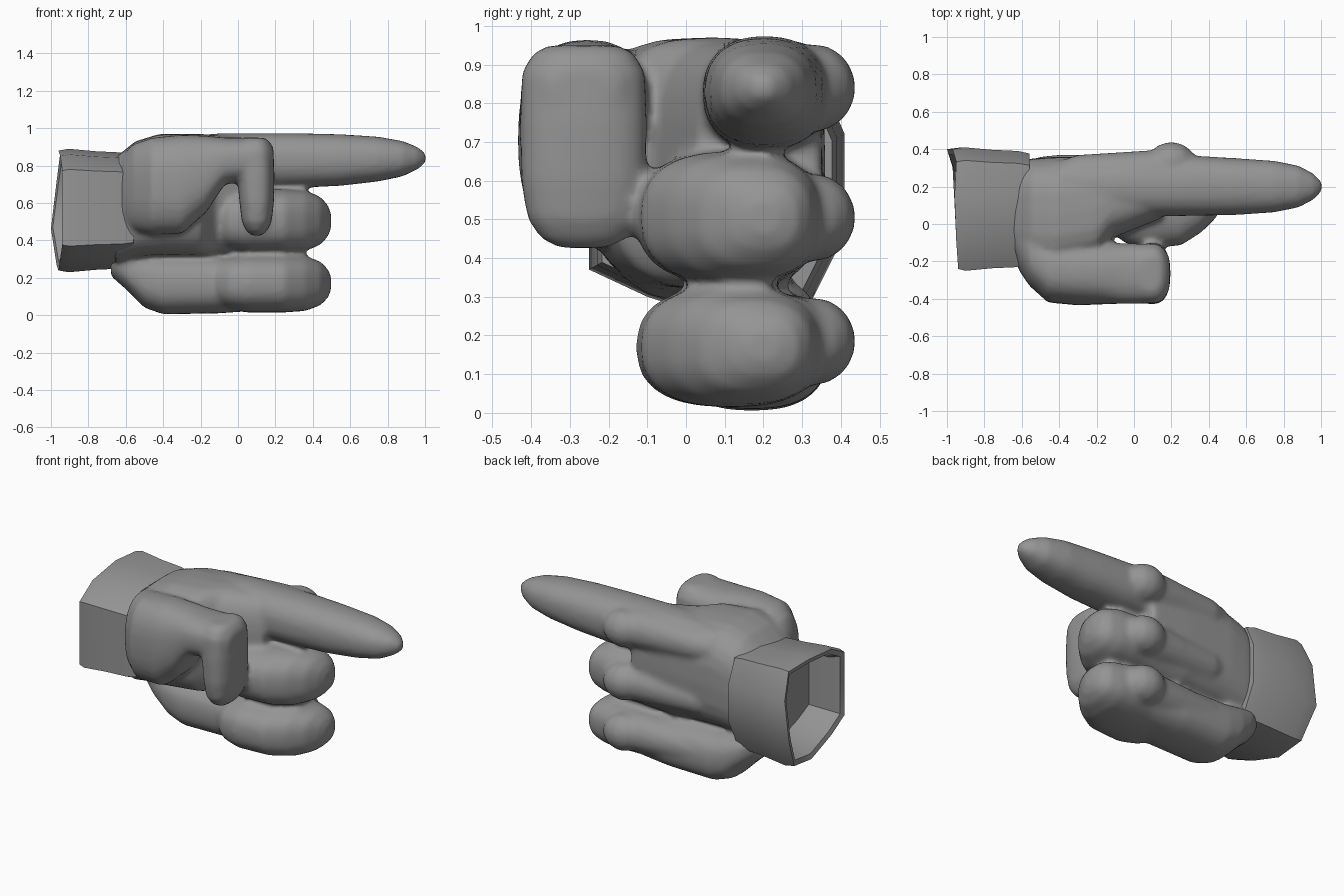
import bpy, bmesh, math
from mathutils import Vector

old = bpy.data.objects.get("Cube")
if old:
    bpy.data.objects.remove(old, do_unlink=True)

grey = bpy.data.materials.new("glove grey")
grey.use_nodes = True
grey.diffuse_color = (0.3, 0.3, 0.3, 1)
grey.node_tree.nodes["Principled BSDF"].inputs["Base Color"].default_value = (0.3, 0.3, 0.3, 1)


def bridge(bm, rings):
    """Skin a list of vertex rings and cap both ends."""
    for a, b in zip(rings, rings[1:]):
        n = len(a)
        for i in range(n):
            j = (i + 1) % n
            bm.faces.new((a[i], a[j], b[j], b[i]))
    bm.faces.new(rings[0])
    bm.faces.new(rings[-1][::-1])


def loft(bm, sections, upright=False, sides=28, power=2.5):
    """Rounded tube; each section is (position, centre u, centre v, radius u, radius v)."""
    rings = []
    for p, cu, cv, ru, rv in sections:
        ring = []
        for i in range(sides):
            t = math.tau * i / sides
            c, s = math.cos(t), math.sin(t)
            u = cu + ru * math.copysign(abs(c) ** (2 / power), c)
            v = cv + rv * math.copysign(abs(s) ** (2 / power), s)
            ring.append(bm.verts.new((u, v, p) if upright else (p, u, v)))
        rings.append(ring)
    bridge(bm, rings)


def finish(bm, name):
    bmesh.ops.recalc_face_normals(bm, faces=bm.faces)
    mesh = bpy.data.meshes.new(name)
    bm.to_mesh(mesh)
    bm.free()
    mesh.materials.append(grey)
    obj = bpy.data.objects.new(name, mesh)
    bpy.context.collection.objects.link(obj)
    bpy.context.view_layer.objects.active = obj
    for o in bpy.context.selected_objects:
        o.select_set(False)
    obj.select_set(True)
    return obj


hand = bmesh.new()

# Palm
loft(hand, [(-.66, .06, .56, .26, .28), (-.55, .05, .62, .30, .31), (-.42, .05, .645, .31, .325),
            (-.2, .08, .645, .28, .325), (-.12, .14, .645, .22, .32), (.15, .19, .645, .16, .3)], power=3)

# Heel of the palm, running into the lowest finger
loft(hand, [(-.68, .15, .31, .12, .1), (-.6, .16, .25, .17, .11), (-.5, .17, .19, .19, .15),
            (-.4, .17, .165, .2, .16), (-.1, .17, .165, .2, .155), (.1, .17, .165, .18, .14)])

# Pointing finger
loft(hand, [(-.4, .2, .82, .14, .13), (-.1, .2, .825, .16, .148), (.3, .205, .827, .162, .147),
            (.55, .2, .83, .152, .138), (.75, .2, .835, .138, .12), (.88, .2, .837, .112, .095),
            (.96, .2, .84, .07, .06), (1.005, .2, .84, .025, .025)], power=2.3)

# Two curled fingers
for z, rise in ((.505, .17), (.17, .155)):
    profile = [(-.145, .12, .1, .4), (-.11, .12, .17, .7), (-.05, .115, .215, .9), (.05, .11, .24, 1),
               (.25, .12, .235, 1), (.36, .15, .195, .95), (.44, .18, .145, .76),
               (.48, .2, .09, .5), (.497, .2, .04, .25)]
    loft(hand, [(x, y, z, ry, rise * k) for x, y, ry, k in profile])

# Ridges and knuckles along the back of the hand
for z in (.84, .505, .185):
    loft(hand, [(-.45, .27, z, .05, .05), (-.3, .27, z, .1, .1), (.1, .275, z, .12, .12),
                (.3, .25, z, .12, .12), (.4, .24, z, .08, .08)], power=2)
    loft(hand, [(.2 + .13 * math.sin(a), .33, z, .11 * math.cos(a), .115 * math.cos(a))
                for a in (-1.45, -1, -.5, 0, .5, 1, 1.45)], power=2)

# Thumb: fleshy base, bridge and drooping tip
loft(hand, [(-.62, -.04, .66, .2, .2), (-.56, -.16, .68, .17, .235), (-.46, -.24, .69, .18, .26),
            (-.3, -.255, .70, .18, .265), (-.17, -.26, .755, .17, .205), (-.07, -.265, .825, .162, .125),
            (.08, -.265, .835, .16, .115), (.15, -.265, .84, .14, .1), (.19, -.265, .84, .09, .06)])
loft(hand, [(.425, .1, -.265, .025, .06), (.45, .1, -.265, .055, .11), (.5, .1, -.265, .08, .145),
            (.6, .1, -.265, .092, .162), (.75, .095, -.265, .1, .165), (.88, .09, -.265, .1, .16),
            (.93, .09, -.265, .08, .13), (.95, .09, -.265, .05, .09)], upright=True)

glove = finish(hand, "gloved_hand")
remesh = glove.modifiers.new("fuse", 'REMESH')
remesh.mode = 'VOXEL'
remesh.voxel_size = .016
remesh.use_smooth_shade = True
soften = glove.modifiers.new("soften", 'SMOOTH')
soften.factor = .5
soften.iterations = 7

# Hollow cuff with an uneven rim: outer end, rim, then inner wall
outline = [(-.25, .37, 0), (-.25, .78, 0), (-.1, .86, .01), (.15, .89, .02), (.34, .88, .01),
           (.41, .72, .03), (.41, .46, .06), (.31, .26, .03), (.12, .23, .02), (-.1, .3, .01)]
centre = Vector((.08, .56))
cuff = bmesh.new()
rings = []
for x, size, ragged in ((-.56, .9, 0), (-.62, .94, 0), (-.76, .96, 0), (-.9, 1, .3), (-.94, .97, 1),
                        (-.93, .88, 1), (-.86, .82, .3), (-.73, .8, 0)):
    rings.append([cuff.verts.new((x - r * ragged, *(centre + (Vector((y, z)) - centre) * size)))
                  for y, z, r in outline])
bridge(cuff, rings)
finish(cuff, "cuff")
bpy.ops.object.shade_smooth_by_angle(angle=math.radians(50))
